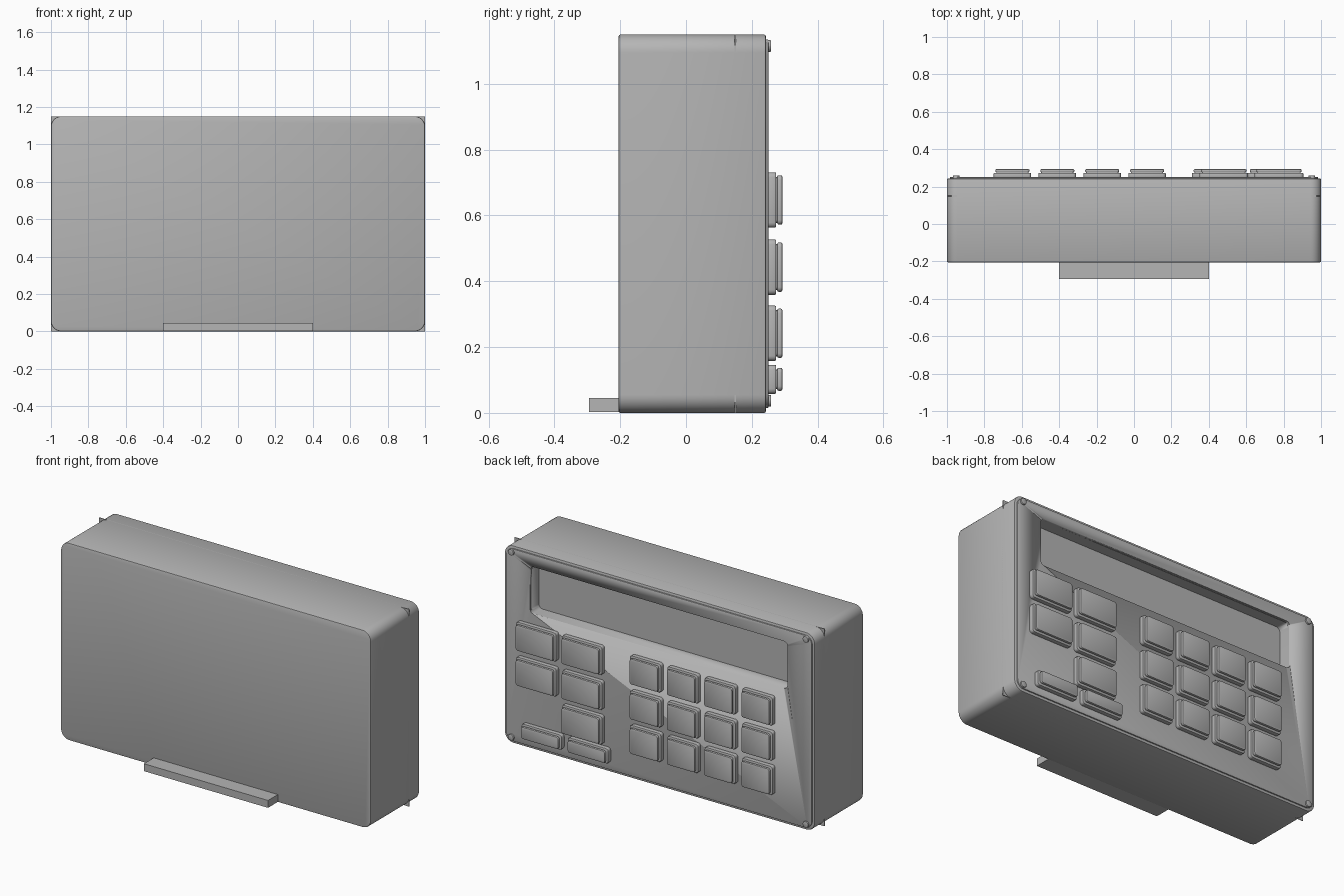
import bpy
import bmesh
import math

cube = bpy.data.objects.get("Cube")
if cube:
    bpy.data.objects.remove(cube, do_unlink=True)

grey = bpy.data.materials.new("plain grey")
grey.use_nodes = True
colour = (0.46, 0.46, 0.46, 1)
grey.diffuse_color = colour
grey.node_tree.nodes["Principled BSDF"].inputs["Base Color"].default_value = colour


def finish(name, bm):
    """Turn a bmesh into a shaded object."""
    mesh = bpy.data.meshes.new(name)
    bm.to_mesh(mesh)
    bm.free()
    mesh.materials.append(grey)
    ob = bpy.data.objects.new(name, mesh)
    bpy.context.collection.objects.link(ob)
    bpy.ops.object.select_all(action='DESELECT')
    ob.select_set(True)
    bpy.context.view_layer.objects.active = ob
    bpy.ops.object.shade_smooth_by_angle(angle=math.radians(35))
    return ob


def slab(name, x, y, z, radius=0, rim=0, segments=6):
    """Box spanning ranges x, y, z with rounded corners and softened rims."""
    bm = bmesh.new()
    bmesh.ops.create_cube(bm, size=1)
    for v in bm.verts:
        for axis, (low, high) in enumerate((x, y, z)):
            v.co[axis] = high if v.co[axis] > 0 else low
    if radius:
        edges = [e for e in bm.edges
                 if abs(e.verts[0].co.y - e.verts[1].co.y) > 1e-5]
        bmesh.ops.bevel(bm, geom=edges, offset=radius, segments=segments,
                        profile=0.5, affect='EDGES')
    if rim:
        bm.normal_update()
        edges = {e for f in bm.faces if abs(f.normal.y) > 0.9 for e in f.edges}
        bmesh.ops.bevel(bm, geom=list(edges), offset=rim, segments=2,
                        profile=0.5, affect='EDGES')
    return finish(name, bm)


def cut(target, cutter):
    mod = target.modifiers.new("window", 'BOOLEAN')
    mod.operation = 'DIFFERENCE'
    mod.solver = 'EXACT'
    mod.object = cutter
    bpy.ops.object.select_all(action='DESELECT')
    target.select_set(True)
    bpy.context.view_layer.objects.active = target
    bpy.ops.object.modifier_apply(modifier=mod.name)


# Case, face plate and the display recess through both
case = slab("case", (-1, 1), (-0.205, 0.243), (0, 1.15), 0.055, 0.006, 8)
plate = slab("face_plate", (-0.985, 0.985), (0.235, 0.25), (0.015, 1.135),
             0.045, 0.002, 8)
window = slab("window_cutter", (-0.83, 0.83), (0.17, 0.4), (0.79, 1.065), 0.025)
window.hide_render = True
for part in (case, plate):
    cut(part, window)
bpy.data.objects.remove(window, do_unlink=True)

# Thin inner divider whose square corners show past the rounded case
slab("inner_divider", (-1, 1), (0.148, 0.152), (0, 1.15))

# Ledge at the foot of the plain side
slab("foot_ledge", (-0.4, 0.4), (-0.295, -0.19), (0.002, 0.045))


def key(name, x, z, width, height):
    """Key with a base, a narrow neck and a softened cap."""
    for part, inset, y, radius, rim in (
            ("base", 0, (0.245, 0.274), 0.015, 0.004),
            ("neck", 0.014, (0.27, 0.282), 0.01, 0),
            ("cap", 0.009, (0.277, 0.293), 0.014, 0.005)):
        w, h = width / 2 - inset, height / 2 - inset
        slab(f"{name}_{part}", (x - w, x + w), y, (z - h, z + h),
             radius, rim, 3)


# Number keys: four columns by three rows
rows = (0.647, 0.443, 0.242)
for r, z in enumerate(rows):
    for c in range(4):
        key(f"small_key_{r}_{c}", -0.65 + 0.24 * c, z, 0.2, 0.168)

# Wide keys: outer column has two, inner column has three
for x, count, side in ((0.775, 2, "outer"), (0.48, 3, "inner")):
    for r, z in enumerate(rows[:count]):
        key(f"wide_key_{side}_{r}", x, z, 0.26, 0.168)

# Low keys along the bottom
for i, x in enumerate((0.44, 0.74)):
    key(f"low_key_{i}", x, 0.102, 0.26, 0.088)

# Corner screws
for sx in (-1, 1):
    for z in (0.037, 1.115):
        slab(f"screw_{'left' if sx > 0 else 'right'}_{'low' if z < 1 else 'high'}",
             (sx * 0.95 - 0.018, sx * 0.95 + 0.018), (0.245, 0.259),
             (z - 0.018, z + 0.018), 0.0175, 0.003, 4)
